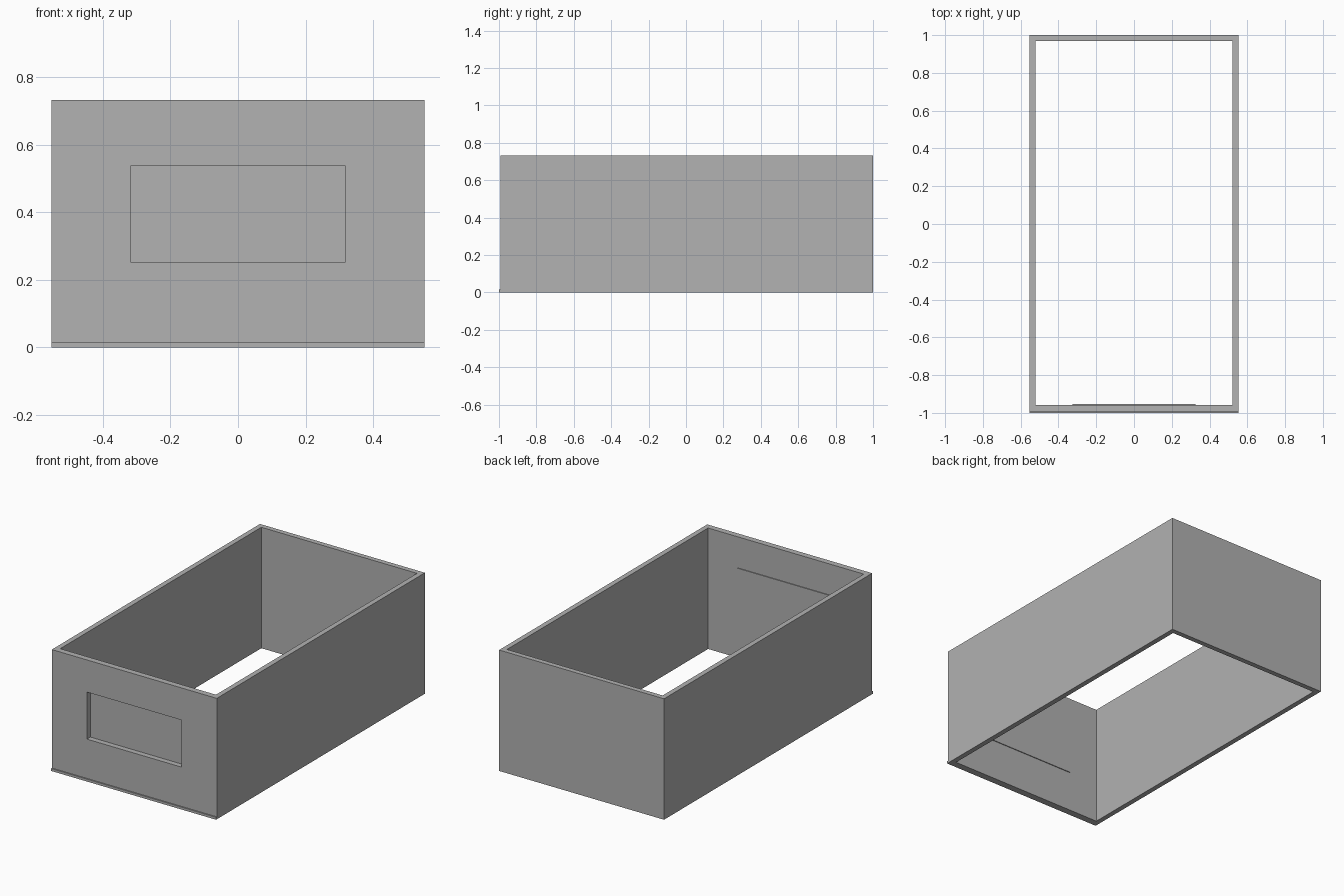
import bpy
import bmesh
from mathutils import Vector

cube = bpy.data.objects.get("Cube")
if cube:
    bpy.data.objects.remove(cube, do_unlink=True)

# Single grey finish
grey = bpy.data.materials.new("plain_grey")
grey.use_nodes = True
colour = (0.445, 0.445, 0.445, 1)
grey.diffuse_color = colour
grey.node_tree.nodes["Principled BSDF"].inputs["Base Color"].default_value = colour


def add_object(name, bm):
    bmesh.ops.recalc_face_normals(bm, faces=bm.faces)
    mesh = bpy.data.meshes.new(name)
    bm.to_mesh(mesh)
    bm.free()
    mesh.materials.append(grey)
    obj = bpy.data.objects.new(name, mesh)
    bpy.context.collection.objects.link(obj)
    return obj


def box(name, low, high):
    bm = bmesh.new()
    bmesh.ops.create_cube(bm, size=1)
    low, high = Vector(low), Vector(high)
    for v in bm.verts:
        v.co = (low + high) / 2 + v.co * (high - low)
    add_object(name, bm)


HALF_W, HEIGHT, WALL = 0.553, 0.733, 0.031
FRONT, BACK = -0.993, 1.0
INNER_FRONT = -0.957

# Four walls, open at the top and the bottom
bm = bmesh.new()


def loop(half_w, front, back, z):
    corners = [(-half_w, front), (half_w, front), (half_w, back), (-half_w, back)]
    return [bm.verts.new((x, y, z)) for x, y in corners]


inner = (HALF_W - WALL, INNER_FRONT, BACK - WALL)
loops = [loop(HALF_W, FRONT, BACK, 0), loop(HALF_W, FRONT, BACK, HEIGHT),
         loop(*inner, HEIGHT), loop(*inner, 0)]
for a, b in zip(loops, loops[1:] + loops[:1]):
    for i in range(4):
        j = (i + 1) % 4
        bm.faces.new((a[i], a[j], b[j], b[i]))
bmesh.ops.recalc_face_normals(bm, faces=bm.faces)

# Rectangular label recess sunk into the front wall
RECESS_W, RECESS_LOW, RECESS_HIGH = 0.318, 0.253, 0.538
panel = min(bm.faces, key=lambda f: f.calc_center_median().y)
bmesh.ops.inset_region(bm, faces=[panel], thickness=0.1)
for v in panel.verts:
    v.co.x = RECESS_W if v.co.x > 0 else -RECESS_W
    v.co.z = RECESS_HIGH if v.co.z > HEIGHT / 2 else RECESS_LOW
floor = bmesh.ops.extrude_face_region(bm, geom=[panel])["geom"]
for v in floor:
    if isinstance(v, bmesh.types.BMVert):
        v.co.y = -0.96
if panel.is_valid:
    bmesh.ops.delete(bm, geom=[panel], context="FACES_ONLY")
add_object("box_walls", bm)

# Backing plate behind the recess and thin lip along the front base
box("recess_backing", (-0.325, INNER_FRONT - 0.001, 0.246), (0.325, -0.952, 0.545))
box("front_base_lip", (-HALF_W, -1, 0), (HALF_W, FRONT, 0.015))
